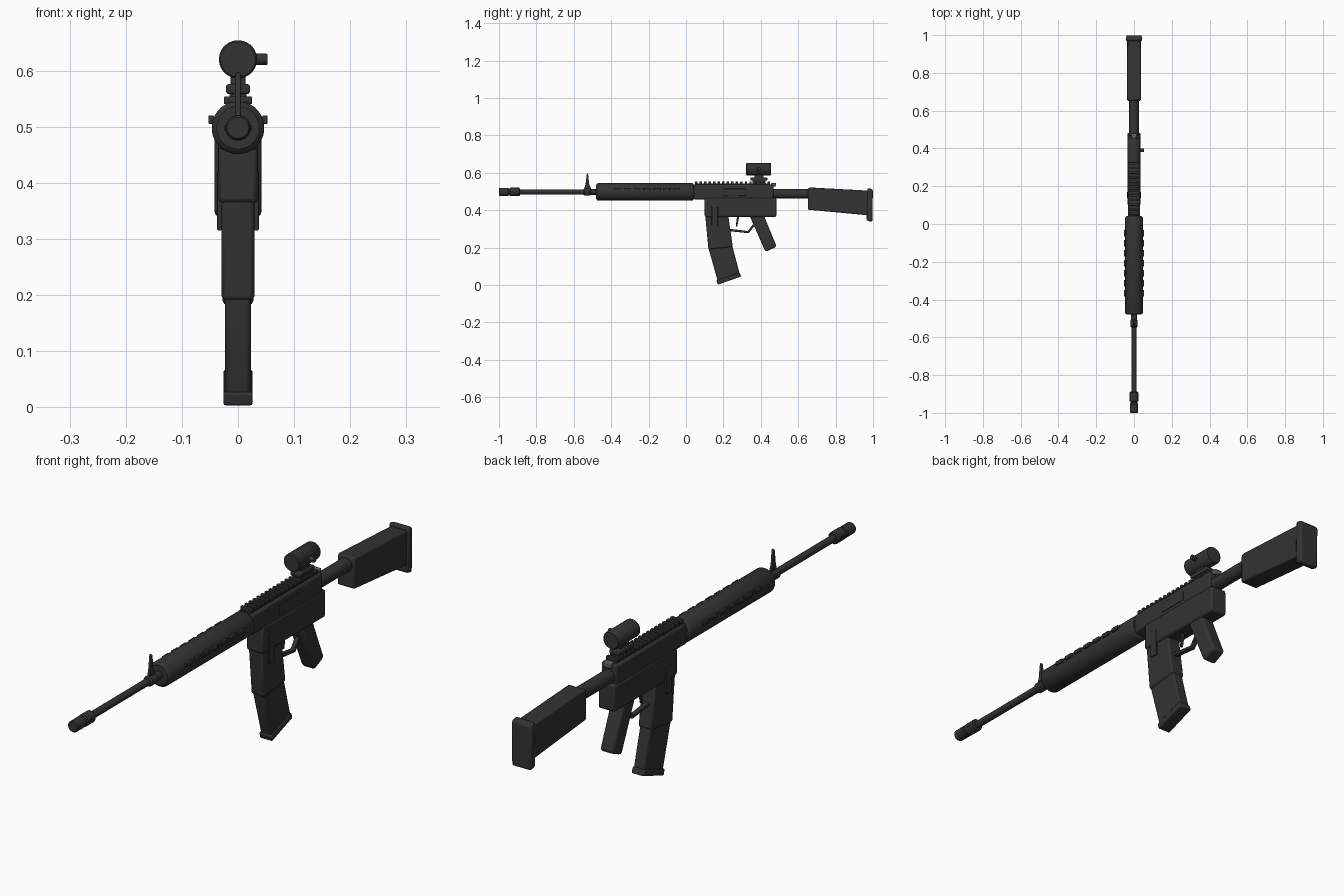
import bpy, bmesh, math
from mathutils import Vector, Matrix

if "Cube" in bpy.data.objects:
    bpy.data.objects.remove(bpy.data.objects["Cube"])

def material(name, v):
    m = bpy.data.materials.new(name)
    m.diffuse_color = (v, v, v, 1)
    m.use_nodes = True
    m.node_tree.nodes["Principled BSDF"].inputs["Base Color"].default_value = m.diffuse_color
    return m

DARK = material("dark_grey", 0.033)
LIGHT = material("mid_grey", 0.12)

def finish(name, bm, mat, bevel=0.0, seg=2):
    bmesh.ops.recalc_face_normals(bm, faces=bm.faces)
    me = bpy.data.meshes.new(name)
    bm.to_mesh(me)
    bm.free()
    me.materials.append(mat)
    ob = bpy.data.objects.new(name, me)
    bpy.context.collection.objects.link(ob)
    if bevel:
        b = ob.modifiers.new("bevel", 'BEVEL')
        b.width, b.segments, b.limit_method = bevel, seg, 'ANGLE'
    bpy.ops.object.select_all(action='DESELECT')
    ob.select_set(True)
    bpy.context.view_layer.objects.active = ob
    bpy.ops.object.shade_smooth_by_angle(angle=math.radians(35))
    return ob

def slab(name, pts, half, bevel=0.006, x=0.0, mat=DARK):
    """Side profile (y, z) extruded across x."""
    bm = bmesh.new()
    f = bm.faces.new([bm.verts.new((x - half, y, z)) for y, z in pts])
    r = bmesh.ops.extrude_face_region(bm, geom=[f])
    vs = [v for v in r["geom"] if isinstance(v, bmesh.types.BMVert)]
    bmesh.ops.translate(bm, verts=vs, vec=(2 * half, 0, 0))
    return finish(name, bm, mat, bevel)

def box(name, y0, y1, z0, z1, half, bevel=0.006, x=0.0, mat=DARK):
    return slab(name, [(y0, z0), (y1, z0), (y1, z1), (y0, z1)], half, bevel, x, mat)

def lathe(name, rings, z, sides=32, mat=DARK):
    """Solid of revolution about a lengthwise axis; rings are (y, radius)."""
    bm = bmesh.new()
    loops = [[bm.verts.new((r * math.cos(t), y, z + r * math.sin(t)))
              for t in [2 * math.pi * (i + .5) / sides for i in range(sides)]] for y, r in rings]
    for a, b in zip(loops, loops[1:]):
        for i in range(sides):
            j = (i + 1) % sides
            bm.faces.new((a[i], a[j], b[j], b[i]))
    bm.faces.new(loops[0])
    bm.faces.new(loops[-1])
    return finish(name, bm, mat)

def rod(name, a, b, r, sides=16, bevel=0.002):
    a, b = Vector(a), Vector(b)
    bm = bmesh.new()
    rot = (b - a).to_track_quat('Z', 'Y').to_matrix().to_4x4()
    bmesh.ops.create_cone(bm, cap_ends=True, segments=sides, radius1=r, radius2=r,
                          depth=(b - a).length, matrix=Matrix.Translation((a + b) / 2) @ rot)
    return finish(name, bm, DARK, bevel)

AX = 0.498
# barrel and muzzle
lathe("barrel", [(-0.92, .0135), (-0.46, .0135)], AX, 24)
lathe("muzzle_device", [(-1.0, .019), (-0.996, .022), (-0.952, .022), (-0.948, .019), (-0.942, .019),
                        (-0.938, .023), (-0.893, .023), (-0.888, .019)], AX, 16)
for s in (-1, 1):
    box("muzzle_port", -0.925, -0.905, AX - .005, AX + .005, .002, .001, s * .022)
# front sight
lathe("sight_collar", [(-0.548, .014), (-0.543, .02), (-0.512, .02), (-0.508, .016), (-0.47, .016)], AX, 20)
slab("front_sight", [(-0.545, .51), (-0.505, .51), (-0.518, .54), (-0.523, .59), (-0.527, .597),
                     (-0.531, .59), (-0.537, .54)], .005, .0015)
# handguard with vent plates
lathe("handguard", [(-0.48, .038), (-0.475, .045), (-0.471, .047), (0.033, .047), (0.037, .045), (0.042, .038)], AX)
for s in (-1, 1):
    for i in range(7):
        y = -0.385 + i * .053
        box("handguard_vent", y, y + .036, .505, .52, .005, .002, s * .048)
# receivers
box("upper_receiver", 0.04, 0.468, .458, .537, .033, .008)
box("lower_receiver", 0.10, 0.483, .364, .468, .035, .008)
box("ejection_port", 0.20, 0.32, .477, .515, .002, .001, .033)
box("charging_handle", 0.455, 0.482, .526, .545, .016, .003, mat=LIGHT)
# top rail
box("rail_base", 0.045, 0.45, .53, .544, .021, .002)
for i in range(17):
    y = 0.048 + i * .0242
    box("rail_tooth", y, y + .013, .54, .554, .025, .002)
# optic
box("optic_mount", 0.345, 0.435, .558, .576, .021, .004)
box("optic_mount_foot", 0.355, 0.425, .54, .565, .015, .002)
box("optic_riser", 0.365, 0.415, .57, .60, .013, .002)
lathe("optic_tube", [(0.322, .031), (0.326, .034), (0.45, .034), (0.455, .031)], .62)
rod("optic_knob", (.025, .39, .62), (.053, .39, .62), .010)
# magazine
slab("magazine_upper", [(.10, .40), (.12, .19), (.25, .205), (.222, .40)], .029, .007)
slab("magazine_lower", [(.122, .215), (.122, .19), (.170, .02), (.286, .065), (.25, .20), (.245, .22)], .023, .006)
slab("magazine_base", [(.163, .025), (.17, .002), (.295, .046), (.287, .068)], .026, .004)
for s in (-1, 1):
    box("magazine_catch", .137, .170, .315, .42, .004, .002, s * .033)
# grip, trigger and guard
slab("grip", [(.338, .375), (.415, .375), (.485, .205), (.425, .178)], .028, .010)
slab("trigger", [(.266, .312), (.274, .312), (.285, .37), (.273, .37)], .005, .002)
slab("trigger_guard", [(.215, .29), (.335, .277), (.365, .315), (.358, .325), (.33, .289), (.215, .303)], .009, .002)
# stock
lathe("buffer_tube", [(.45, .026), (.68, .026)], .489, 24)
slab("stock", [(.652, .403), (.975, .373), (.975, .505), (.66, .522), (.652, .515)], .036, .012)
slab("butt_plate", [(.965, .345), (.997, .337), (.999, .512), (.97, .52)], .042, .009)
